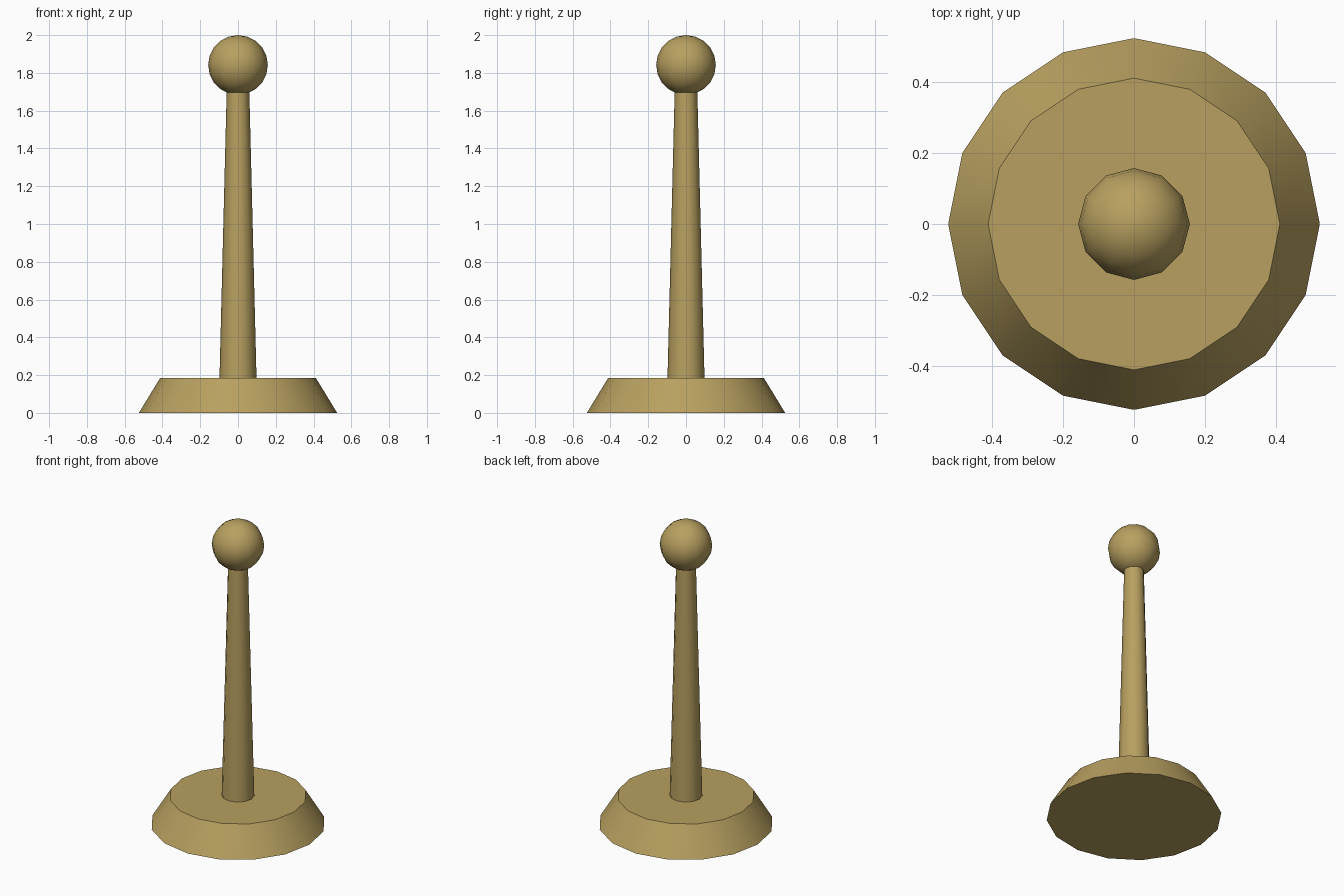
import bpy
import math

cube = bpy.data.objects.get("Cube")
if cube:
    bpy.data.objects.remove(cube, do_unlink=True)

# Single tan-gold material
color = (0.479, 0.352, 0.117, 1.0)
gold = bpy.data.materials.new("tan_gold")
gold.use_nodes = True
gold.diffuse_color = color
gold.node_tree.nodes["Principled BSDF"].inputs["Base Color"].default_value = color


def finish(name):
    obj = bpy.context.object
    obj.name = name
    obj.data.materials.append(gold)
    bpy.ops.object.shade_smooth_by_angle(angle=math.radians(40))
    return obj


def tapered(name, sides, bottom_radius, top_radius, z_low, z_high):
    bpy.ops.mesh.primitive_cone_add(
        vertices=sides, radius1=bottom_radius, radius2=top_radius,
        depth=z_high - z_low, location=(0, 0, (z_low + z_high) / 2))
    return finish(name)


# Sloped foot
tapered("base", 16, 0.525, 0.412, 0.0, 0.185)

# Slim tapering post
tapered("stem", 12, 0.098, 0.06, 0.185, 1.7)

# Round knob on top
bpy.ops.mesh.primitive_uv_sphere_add(
    segments=12, ring_count=10, radius=0.158, location=(0, 0, 1.842))
finish("knob")
